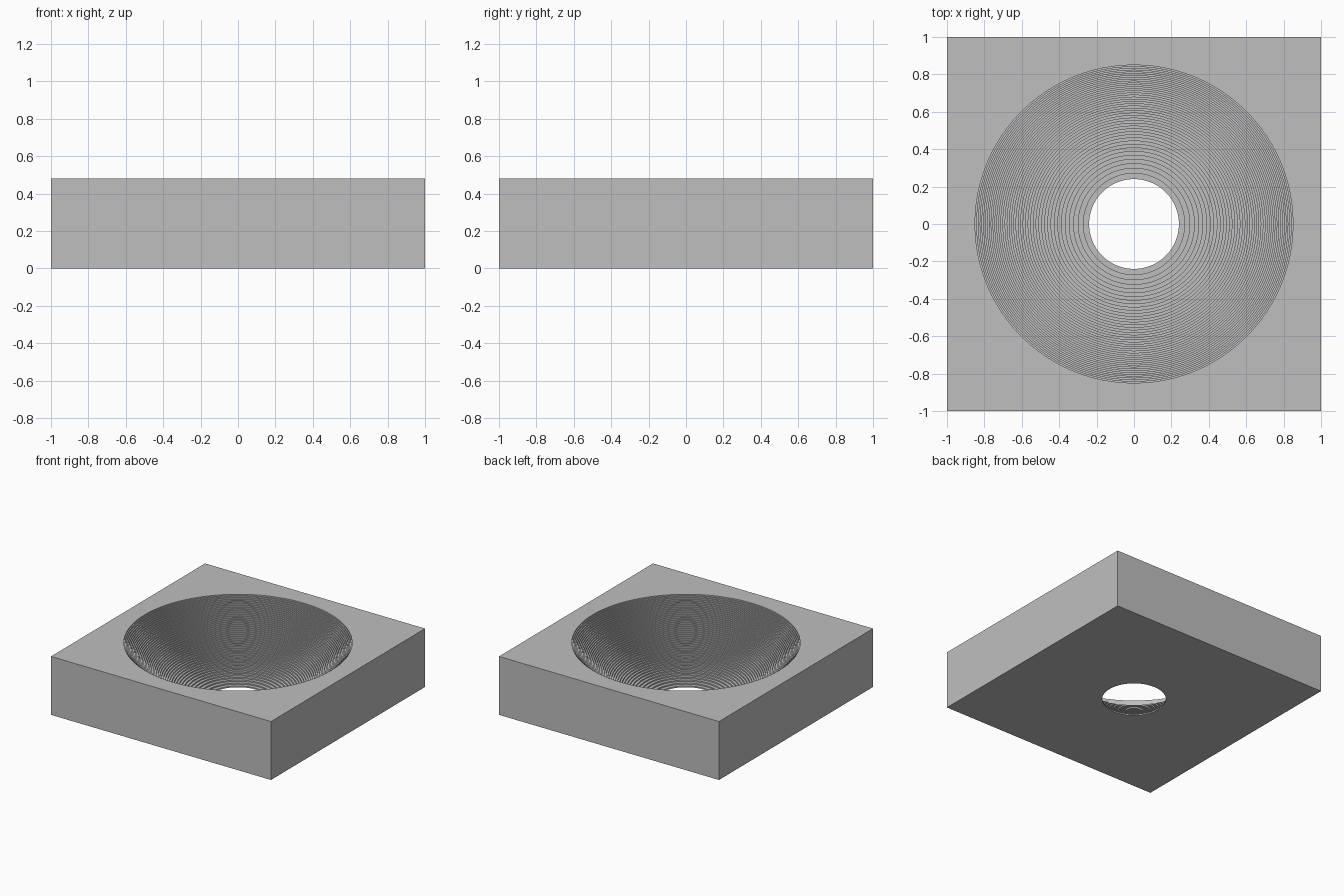
import bpy
import bmesh
from math import cos, sin, pi, sqrt

HALF, HEIGHT = 1.0, 0.48
HOLE_R, RIM_R = 0.24, 0.85
STEPS, SEGMENTS = 44, 96

cube = bpy.data.objects.get("Cube")
if cube:
    bpy.data.objects.remove(cube, do_unlink=True)

# Single grey material
grey = bpy.data.materials.new("plain_grey")
grey.use_nodes = True
colour = (0.52, 0.52, 0.52, 1)
grey.diffuse_color = colour
grey.node_tree.nodes["Principled BSDF"].inputs["Base Color"].default_value = colour

bm = bmesh.new()


def add_loop(points, z):
    """Closed loop of edges at one height."""
    verts = [bm.verts.new((x, y, z)) for x, y in points]
    edges = [bm.edges.new((v, verts[i - 1])) for i, v in enumerate(verts)]
    return verts, edges


def join_loops(a, b):
    """Quads between two loops of equal length."""
    for i in range(len(a)):
        bm.faces.new((a[i - 1], a[i], b[i], b[i - 1]))


def circle(r):
    return [(r * cos(2 * pi * i / SEGMENTS), r * sin(2 * pi * i / SEGMENTS))
            for i in range(SEGMENTS)]


# Outer walls of the block
square = [(-HALF, -HALF), (HALF, -HALF), (HALF, HALF), (-HALF, HALF)]
low_square, low_edges = add_loop(square, 0)
top_square, top_edges = add_loop(square, HEIGHT)
join_loops(low_square, top_square)

# Terraced parabolic bowl: each layer is a vertical riser and a flat tread
rings = []
for i in range(STEPS):
    t = i / (STEPS - 1)
    r = sqrt(HOLE_R ** 2 + t * (RIM_R ** 2 - HOLE_R ** 2))
    for level in (i, i + 1):
        rings.append(add_loop(circle(r), HEIGHT * level / STEPS))
for (a, _), (b, _) in zip(rings, rings[1:]):
    join_loops(a, b)

# Underside and top face, each a square with a round opening
for edges, ring, z in ((low_edges, rings[0], -1), (top_edges, rings[-1], 1)):
    bmesh.ops.triangle_fill(bm, edges=edges + ring[1], use_beauty=True,
                            normal=(0, 0, z))

bmesh.ops.recalc_face_normals(bm, faces=bm.faces)
mesh = bpy.data.meshes.new("bowl_block")
bm.to_mesh(mesh)
bm.free()
mesh.materials.append(grey)
block = bpy.data.objects.new("bowl_block", mesh)
bpy.context.collection.objects.link(block)

# Round walls smooth, step edges sharp
bpy.ops.object.select_all(action="DESELECT")
block.select_set(True)
bpy.context.view_layer.objects.active = block
bpy.ops.object.shade_smooth_by_angle(angle=pi / 6)
